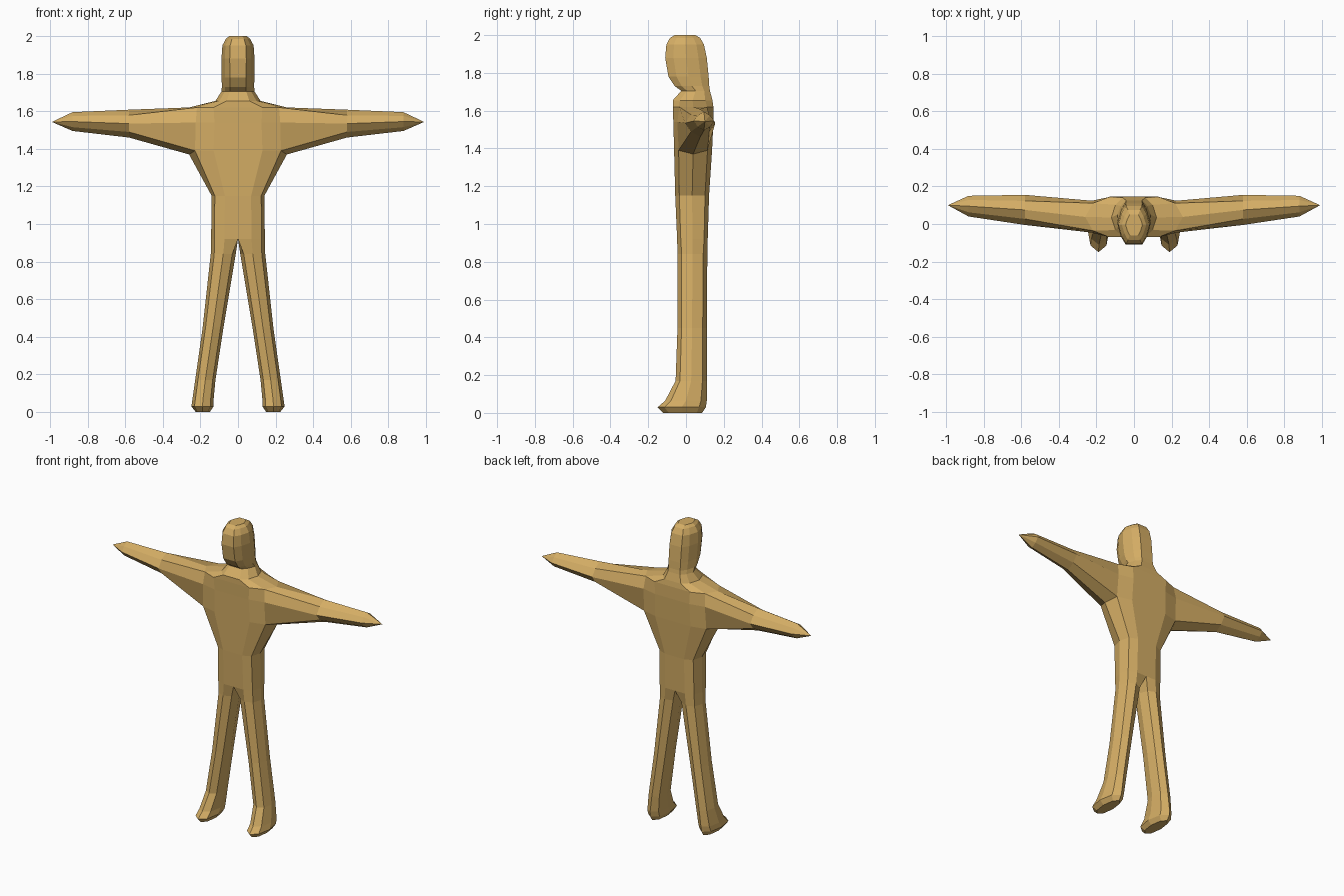
import bpy
import bmesh

old = bpy.data.objects.get("Cube")
if old:
    bpy.data.objects.remove(old, do_unlink=True)

# One tan material
tan = bpy.data.materials.new("tan")
tan.use_nodes = True
color = (0.66, 0.42, 0.13, 1)
tan.diffuse_color = color
tan.node_tree.nodes["Principled BSDF"].inputs["Base Color"].default_value = color

bm = bmesh.new()


def body_ring(z, inner, outer, front, back, cut=0.14):
    """Eight-point level section; on the torso the inner side is the centre line."""
    w, d = outer - inner, back - front
    mx, my = (inner + outer) / 2, (front + back) / 2
    cx, cy = cut * w, cut * d
    ix, iy = (cx, cy) if inner > 0 else (0, 0)
    points = [(outer, my), (outer - cx, front + cy), (mx, front),
              (inner + ix, front + iy), (inner, my), (inner + ix, back - iy),
              (mx, back), (outer - cx, back - cy)]
    return [bm.verts.new((x, y, z)) for x, y in points]


def arm_ring(x, low, high, front, back, cut=0.2):
    """Eight-point upright section, starting at the lower front corner."""
    my, mz = (front + back) / 2, (low + high) / 2
    cy, cz = cut * (back - front), cut * (high - low)
    points = [(front + cy, low + cz), (my, low), (back - cy, low + cz),
              (back, mz), (back - cy, high - cz), (my, high),
              (front + cy, high - cz), (front, mz)]
    return [bm.verts.new((x, y, z)) for y, z in points]


def join(a, b, skip=()):
    for i in range(8):
        if i not in skip:
            j = (i + 1) % 8
            bm.faces.new((a[i], a[j], b[j], b[i]))


# Foot and leg: height, inner, outer, front, back
leg = [body_ring(*r) for r in (
    (0.0, 0.15, 0.225, -0.12, 0.085),
    (0.03, 0.13, 0.248, -0.15, 0.105),
    (0.065, 0.13, 0.243, -0.11, 0.11),
    (0.17, 0.12, 0.228, -0.055, 0.11),
    (0.45, 0.077, 0.188, -0.045, 0.11),
    (0.84, 0.012, 0.145, -0.045, 0.113))]

# Torso
torso = [body_ring(*r) for r in (
    (0.92, 0, 0.143, -0.047, 0.115, 0.12),
    (1.15, 0, 0.14, -0.057, 0.122, 0.12),
    (1.39, 0, 0.26, -0.063, 0.138, 0.12),
    (1.54, 0, 0.25, -0.067, 0.145, 0.1),
    (1.62, 0, 0.26, -0.07, 0.145, 0.16),
    (1.655, 0, 0.12, -0.07, 0.14, 0.18))]
armpit, shoulder_mid, shoulder_top = torso[2:5]
armpit[0].co.z -= 0.02

# Neck and head
head = [body_ring(*r) for r in (
    (1.705, 0, 0.088, -0.025, 0.127, 0.2),
    (1.73, 0, 0.086, -0.06, 0.123, 0.2),
    (1.78, 0, 0.087, -0.093, 0.12, 0.2),
    (1.88, 0, 0.088, -0.11, 0.11, 0.2),
    (1.95, 0, 0.083, -0.104, 0.095, 0.2),
    (1.985, 0, 0.065, -0.085, 0.075, 0.22),
    (2.0, 0, 0.045, -0.06, 0.05, 0.22))]

# Skin the half body, leaving the centre line and the arm socket open
rings = leg + torso + head
for n, (a, b) in enumerate(zip(rings, rings[1:])):
    skip = set()
    if n >= len(leg):
        skip |= {3, 4}
    if a is armpit or a is shoulder_mid:
        skip |= {0, 7}
    join(a, b, skip)
bm.faces.new(rings[0])
bm.faces.new(rings[-1])

# Arm grown out of the socket, closing to a point
socket = [armpit[1], armpit[0], armpit[7], shoulder_mid[7],
          shoulder_top[7], shoulder_top[0], shoulder_top[1], shoulder_mid[1]]
arm = [socket] + [arm_ring(*r) for r in (
    (0.58, 1.46, 1.608, -0.005, 0.155),
    (0.88, 1.495, 1.595, 0.04, 0.15),
    (0.99, 1.543, 1.543, 0.1, 0.1))]
for a, b in zip(arm, arm[1:]):
    join(a, b)

# Clean up, mirror to the other side and weld
bmesh.ops.delete(bm, geom=[v for v in bm.verts if not v.link_faces], context="VERTS")
bmesh.ops.remove_doubles(bm, verts=bm.verts[:], dist=0.0005)
bmesh.ops.mirror(bm, geom=bm.verts[:] + bm.edges[:] + bm.faces[:],
                 axis="X", merge_dist=0.0005)
bmesh.ops.remove_doubles(bm, verts=bm.verts[:], dist=0.0005)
bmesh.ops.recalc_face_normals(bm, faces=bm.faces[:])

mesh = bpy.data.meshes.new("body")
bm.to_mesh(mesh)
bm.free()
mesh.materials.append(tan)
body = bpy.data.objects.new("body", mesh)
bpy.context.collection.objects.link(body)
